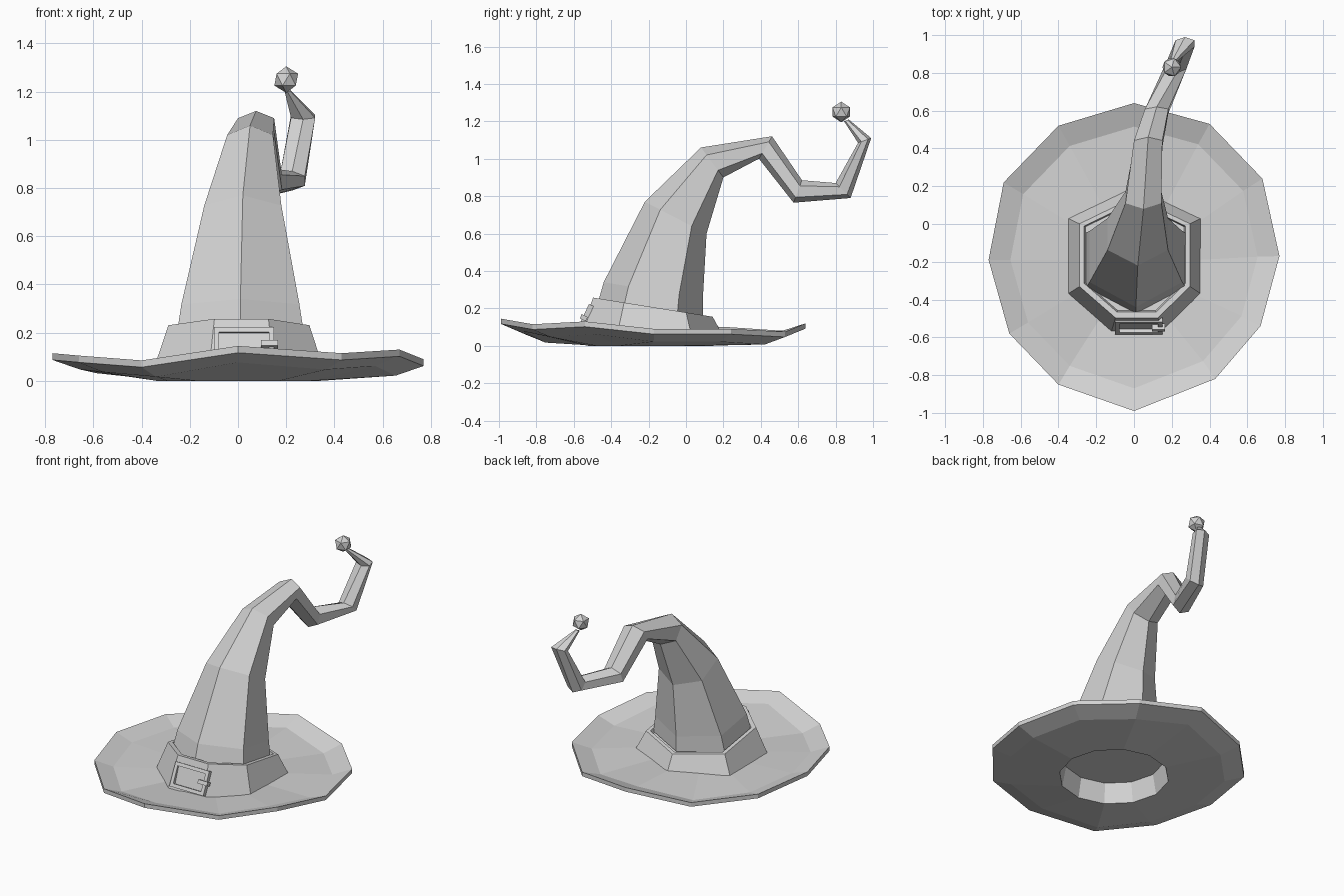
import bpy, bmesh, math
from mathutils import Matrix, Vector

if "Cube" in bpy.data.objects:
    bpy.data.objects.remove(bpy.data.objects["Cube"], do_unlink=True)

felt = bpy.data.materials.new("plain grey")
felt.use_nodes = True
GREY = (0.65, 0.65, 0.65, 1)
felt.diffuse_color = GREY
felt.node_tree.nodes["Principled BSDF"].inputs["Base Color"].default_value = GREY


def finish(name, bm):
    bmesh.ops.recalc_face_normals(bm, faces=bm.faces)
    mesh = bpy.data.meshes.new(name)
    bm.to_mesh(mesh)
    bm.free()
    mesh.materials.append(felt)
    obj = bpy.data.objects.new(name, mesh)
    bpy.context.collection.objects.link(obj)
    return obj


def loft(name, rings, cap_start=True, cap_end=True):
    """Skin a list of equal-length point rings."""
    bm = bmesh.new()
    loops = [[bm.verts.new(p) for p in ring] for ring in rings]
    n = len(loops[0])
    for a, b in zip(loops, loops[1:]):
        for i in range(n):
            j = (i + 1) % n
            bm.faces.new((a[i], a[j], b[j], b[i]))
    if cap_start:
        bm.faces.new(loops[0])
    if cap_end:
        bm.faces.new(loops[-1])
    return finish(name, bm)


# Wavy brim: twelve rim points, kinked near the edge, hollow underneath
rim = [(0, .64, .12), (-.40, .52, .08), (-.69, .22, .10), (-.77, -.19, .115),
       (-.66, -.58, .105), (-.40, -.85, .085), (0, -.99, .145), (.43, -.82, .115),
       (.67, -.54, .13), (.77, -.17, .09), (.68, .24, .09), (.40, .53, .075)]
MID_Y = -.19


def lowered(drop):
    return [(x, y, z - drop) for x, y, z in rim]


def inset(scale, drop):
    return [(x * scale, MID_Y + (y - MID_Y) * scale, z - drop) for x, y, z in rim]


def circle(radius, z):
    steps = [math.pi / 2 + i * math.tau / 12 for i in range(12)]
    return [(radius * math.cos(a), MID_Y + radius * math.sin(a), z) for a in steps]


loft("brim", [circle(.31, .13), circle(.335, 0), inset(.85, .068), lowered(.028),
              rim, inset(.85, .04), circle(.345, .06)], cap_end=False)

# Seven-sided band, its top sloping down towards the back
base = [(0, .2), (-.35, .03), (-.35, -.37), (-.12, -.57),
        (.15, -.57), (.355, -.37), (.355, .03)]


def band_ring(scale, drop):
    ring = []
    for x, y in base:
        px, py = .01 + (x - .01) * scale, -.14 + (y + .14) * scale
        ring.append((px, py, .178 - .16 * py - drop))
    return ring


loft("hat_band", [[(x, y, .05) for x, y in base], band_ring(.83, 0),
                  band_ring(.76, 0), band_ring(.74, .03)], cap_start=False)

# Bent six-sided crown: centre x, half width, front (y, z), back (y, z)
sections = [(.01, .265, (-.48, .20), (.09, .15)),
            (.01, .245, (-.44, .34), (.09, .25)),
            (.02, .16, (-.22, .77), (.11, .60)),
            (.05, .095, (.08, 1.06), (.20, .90)),
            (.075, .075, (.46, 1.12), (.39, 1.0)),
            (.12, .062, (.62, .885), (.575, .765)),
            (.225, .052, (.80, .87), (.88, .79)),
            (.27, .05, (.92, 1.085), (.99, 1.11)),
            (.205, .012, (.845, 1.2), (.87, 1.21))]


def crown_ring(cx, half, front, back):
    f, b = Vector((cx, *front)), Vector((cx, *back))
    outline = [(0, 0), (-1, .25), (-1, .76), (0, 1), (1, .76), (1, .25)]
    return [f.lerp(b, t) + Vector((side * half, 0, 0)) for side, t in outline]


loft("crown", [crown_ring(*s) for s in sections])

# Faceted bobble on the tip
bm = bmesh.new()
bmesh.ops.create_icosphere(bm, subdivisions=1, radius=.055,
                           matrix=Matrix.Translation((.2, .83, 1.25)))
finish("bobble", bm)

# Buckle: a frame of four bars with a prong, leaning with the band
bm = bmesh.new()
tilt = Matrix.Translation((.025, -.536, .145)) @ Matrix.Rotation(math.radians(-25), 4, "X")
bars = [((0, 0, .067), (.25, .035, .022)), ((0, 0, -.067), (.25, .035, .022)),
        ((-.114, 0, 0), (.022, .035, .112)), ((.114, 0, 0), (.022, .035, .112)),
        ((.105, -.012, 0), (.07, .035, .025))]
for place, size in bars:
    bmesh.ops.create_cube(bm, size=1, matrix=tilt @ Matrix.Translation(place)
                          @ Matrix.Diagonal((*size, 1)))
finish("buckle", bm)
